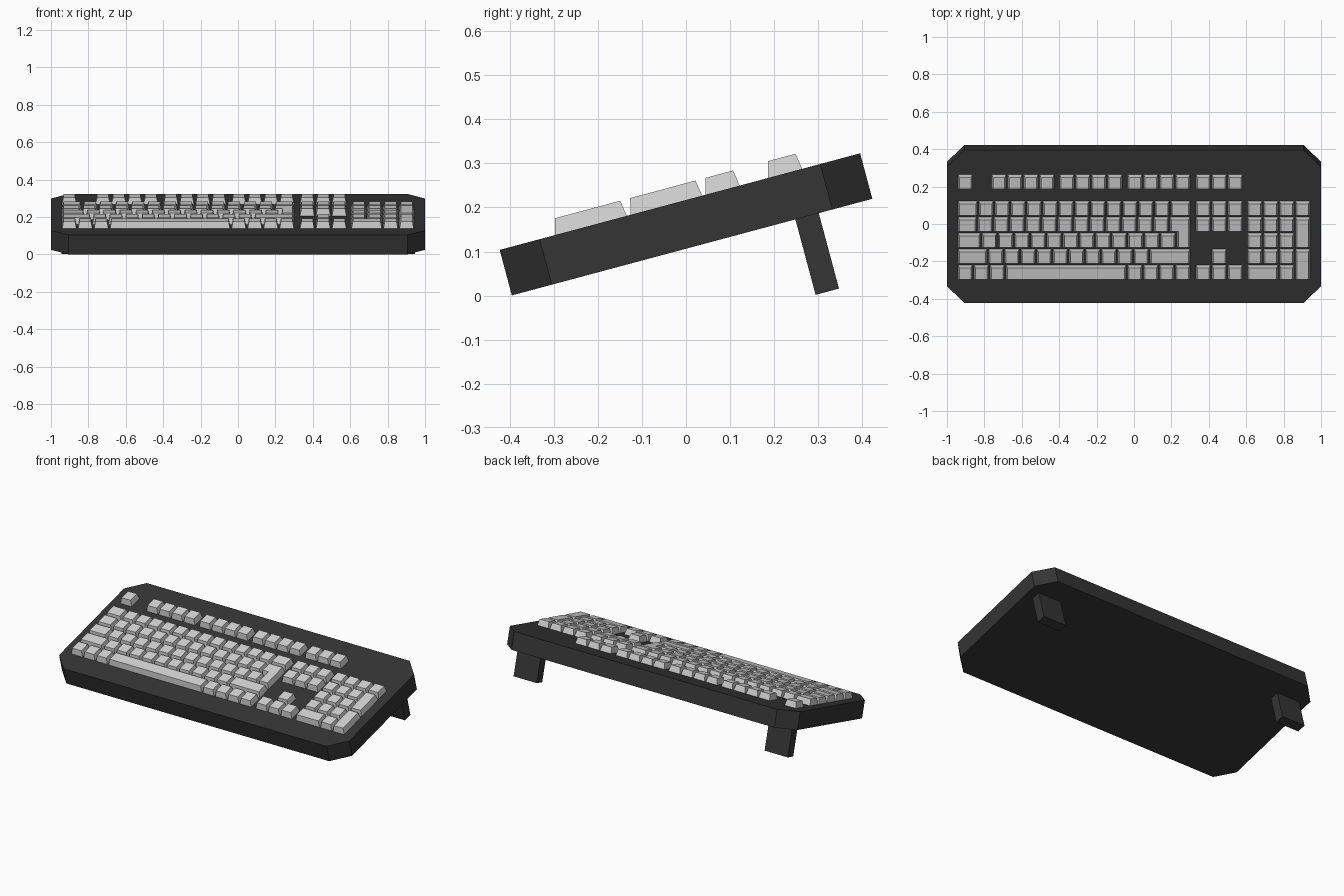
import bpy, bmesh, math
from mathutils import Matrix, Vector

if "Cube" in bpy.data.objects:
    bpy.data.objects.remove(bpy.data.objects["Cube"])

# Whole keyboard is built flat, then tilted about x and lifted
TILT = Matrix.Translation((0, 0, 0.1617)) @ Matrix.Rotation(math.radians(15), 4, 'X')
HX, HY, HZ, CH = 1.0, 0.424, 0.0535, 0.094
PX, PY, GAP, KEY_H = 0.0855, 0.0885, 0.0075, 0.037


def material(name, v):
    m = bpy.data.materials.new(name)
    m.diffuse_color = (v, v, v, 1)
    m.use_nodes = True
    m.node_tree.nodes["Principled BSDF"].inputs["Base Color"].default_value = m.diffuse_color
    return m


case_mat = material("dark_plastic", 0.035)
key_mat = material("light_grey_keys", 0.64)


def loft(bm, low, high):
    """Closed prism between two matching outlines."""
    a = [bm.verts.new(p) for p in low]
    b = [bm.verts.new(p) for p in high]
    n = len(a)
    bm.faces.new(a[::-1])
    bm.faces.new(b)
    for i in range(n):
        j = (i + 1) % n
        bm.faces.new((a[i], a[j], b[j], b[i]))


def finish(bm, name, mat):
    bm.transform(TILT)
    bmesh.ops.recalc_face_normals(bm, faces=bm.faces)
    me = bpy.data.meshes.new(name)
    bm.to_mesh(me)
    bm.free()
    me.materials.append(mat)
    ob = bpy.data.objects.new(name, me)
    bpy.context.collection.objects.link(ob)
    return ob


def rect(x0, x1, y0, y1, z):
    return [(x0, y0, z), (x1, y0, z), (x1, y1, z), (x0, y1, z)]


# Case: slab with cut corners
outline = [(-HX + CH, -HY), (HX - CH, -HY), (HX, -HY + CH), (HX, HY - CH),
           (HX - CH, HY), (-HX + CH, HY), (-HX, HY - CH), (-HX, -HY + CH)]
bm = bmesh.new()
loft(bm, [(x, y, -HZ) for x, y in outline], [(x, y, HZ) for x, y in outline])
finish(bm, "case", case_mat)

# Rear feet
for side, name in ((-1, "left_foot"), (1, "right_foot")):
    xs = sorted((side * 0.785, side * 0.945))
    bm = bmesh.new()
    loft(bm, rect(*xs, 0.243, 0.298, -0.231), rect(*xs, 0.243, 0.298, -HZ + 0.003))
    finish(bm, name, case_mat)


def key(bm, x, row, w=1.0, rows=1):
    """Tapered key cap; x is its left edge, row counts from the front."""
    x0, x1 = x, x + w * PX - GAP
    y0 = -0.294 + row * PY
    y1 = y0 + rows * PY - GAP
    loft(bm, rect(x0, x1, y0, y1, HZ - 0.002),
         rect(x0 + 0.008, x1 - 0.008, y0 + 0.010, y1 - 0.006, HZ + KEY_H))


def key_row(bm, x, row, widths):
    for w in widths:
        key(bm, x, row, w)
        x += w * PX


LEFT, NAV, PAD, F_ROW = -0.941, 0.331, 0.606, 5.66

# Main typing block, front row first
bm = bmesh.new()
key_row(bm, LEFT, 0, [1] * 3 + [7.6] + [1] * 4)
key_row(bm, LEFT, 1, [1.9] + [1.01] * 10 + [2.6])
key_row(bm, LEFT, 2, [1.5] + [1.015] * 12)
key_row(bm, LEFT, 3, [1.25] + [1] * 12)
key_row(bm, LEFT, 4, [1.3] + [1] * 12 + [1.3])
finish(bm, "main_keys", key_mat)

# Stepped return key: one L-shaped cap over two rows
bm = bmesh.new()
xr = LEFT + 14.6 * PX - GAP
xa, xb = LEFT + 13.25 * PX, LEFT + 13.7 * PX
y0, ym, y1 = -0.294 + 2 * PY, -0.294 + 3 * PY, -0.294 + 4 * PY - GAP


def ell(s, f, b, z):
    return [(xb + s, y0 + f, z), (xr - s, y0 + f, z), (xr - s, y1 - b, z),
            (xa + s, y1 - b, z), (xa + s, ym + f, z), (xb + s, ym + f, z)]


loft(bm, ell(0, 0, 0, HZ - 0.002), ell(0.008, 0.010, 0.006, HZ + KEY_H))
finish(bm, "return_key", key_mat)

# Function row
bm = bmesh.new()
key(bm, LEFT, F_ROW)
for start in (2.1, 6.35, 10.6):
    key_row(bm, LEFT + start * PX, F_ROW, [1] * 4)
key_row(bm, NAV, F_ROW, [1] * 3)
finish(bm, "function_keys", key_mat)

# Navigation and arrow keys
bm = bmesh.new()
for row in (0, 3, 4):
    key_row(bm, NAV, row, [1] * 3)
key(bm, NAV + PX, 1)
finish(bm, "navigation_keys", key_mat)

# Number pad
bm = bmesh.new()
key_row(bm, PAD, 0, [2, 1])
for row in (1, 2, 3):
    key_row(bm, PAD, row, [1] * 3)
key_row(bm, PAD, 4, [1] * 4)
for row in (0, 2):
    key(bm, PAD + 3 * PX, row, 1, 2)
finish(bm, "number_pad_keys", key_mat)
